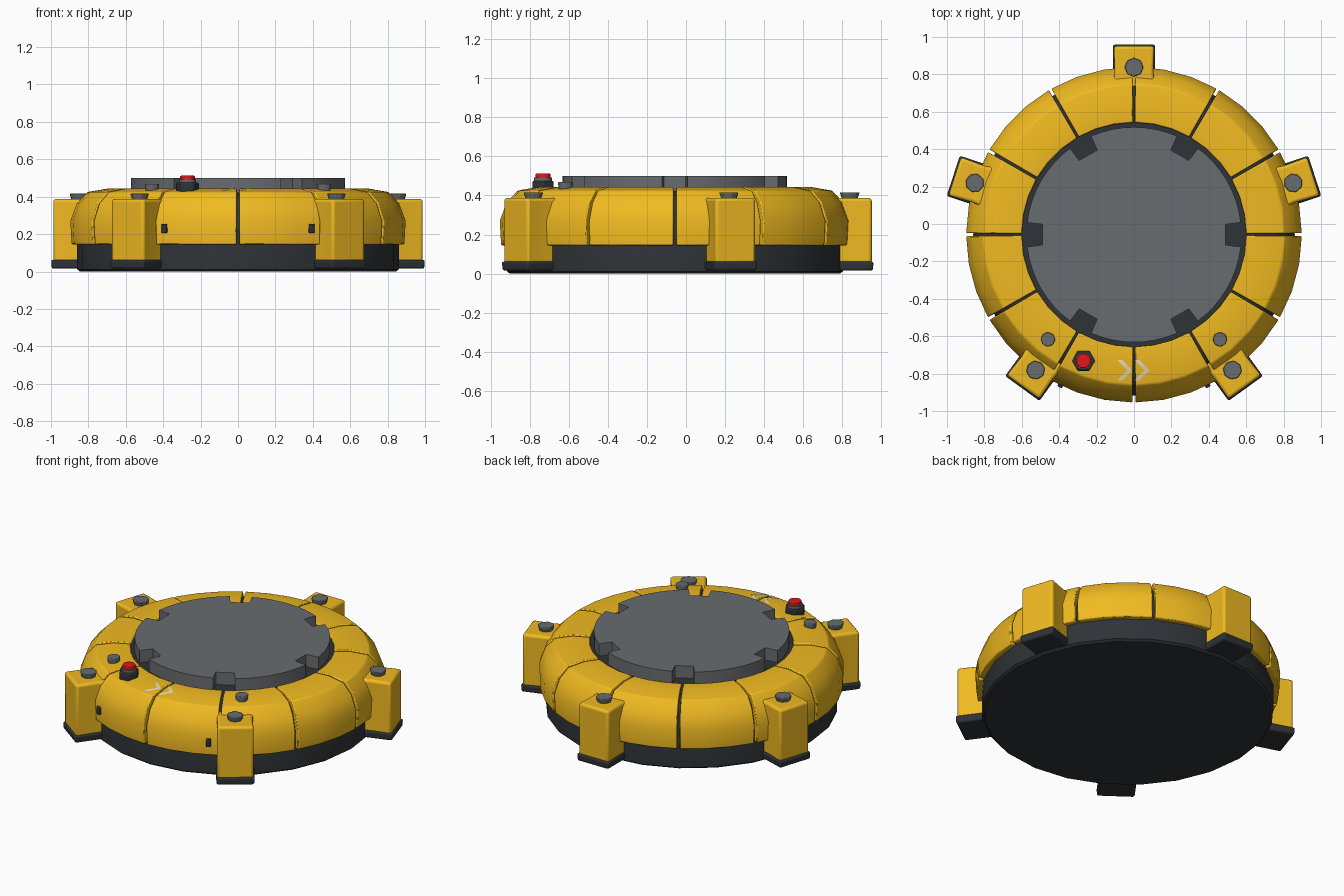
import bpy, bmesh
from math import sin, cos, pi, radians, asin, hypot, atan2
from mathutils import Matrix, Vector

if "Cube" in bpy.data.objects:
    bpy.data.objects.remove(bpy.data.objects["Cube"])

CY = -0.057  # ring centre in y


def material(name, rgb):
    m = bpy.data.materials.new(name)
    m.diffuse_color = (*rgb, 1)
    m.use_nodes = True
    m.node_tree.nodes["Principled BSDF"].inputs["Base Color"].default_value = m.diffuse_color
    return m


YELLOW = material("yellow_paint", (0.87, 0.49, 0.015))
DARK = material("dark_rubber", (0.028, 0.033, 0.038))
GREY = material("grey_metal", (0.14, 0.15, 0.16))
RED = material("red_button", (0.8, 0.008, 0.01))
CREAM = material("cream_marking", (0.8, 0.7, 0.45))


def finish(name, bm, mat, bevel=0, segments=2, angle=35):
    bmesh.ops.remove_doubles(bm, verts=bm.verts, dist=1e-5)
    bmesh.ops.recalc_face_normals(bm, faces=bm.faces)
    me = bpy.data.meshes.new(name)
    bm.to_mesh(me)
    bm.free()
    ob = bpy.data.objects.new(name, me)
    bpy.context.collection.objects.link(ob)
    me.materials.append(mat)
    if bevel:
        b = ob.modifiers.new("bevel", 'BEVEL')
        b.width, b.segments, b.limit_method = bevel, segments, 'ANGLE'
        b.angle_limit = radians(35)
    bpy.ops.object.select_all(action='DESELECT')
    ob.select_set(True)
    bpy.context.view_layer.objects.active = ob
    bpy.ops.object.shade_smooth_by_angle(angle=radians(angle))
    return ob


def sweep(name, profile, a0, a1, steps, mat, bevel=0, closed=False):
    """Turn an (r, z) profile about the ring centre from a0 to a1."""
    bm = bmesh.new()
    rows = []
    for i in range(steps if closed else steps + 1):
        a = a0 + (a1 - a0) * i / steps
        rows.append([bm.verts.new((r * cos(a), CY + r * sin(a), z)) for r, z in profile])
    n = len(profile)
    for i in range(steps):
        p, q = rows[i], rows[(i + 1) % len(rows)]
        for j in range(n - 1 if closed else n):
            k = (j + 1) % n
            bm.faces.new((p[j], p[k], q[k], q[j]))
    if closed:
        bm.faces.new([r[0] for r in rows])
        bm.faces.new([r[-1] for r in rows])
    else:
        bm.faces.new(rows[0])
        bm.faces.new(rows[-1])
    return finish(name, bm, mat, bevel)


def prism(name, outline, z0, z1, mat, angle=0, bevel=0, inset=1.0, segments=2):
    """Extrude a plan outline, turned by angle about the ring centre."""
    bm = bmesh.new()
    c = sum((Vector(p) for p in outline), Vector((0, 0))) / len(outline)
    low = [bm.verts.new((*(c + (Vector(p) - c) * inset), z0)) for p in outline]
    top = [bm.verts.new((*p, z1)) for p in outline]
    n = len(outline)
    bm.faces.new(low)
    bm.faces.new(top)
    for i in range(n):
        bm.faces.new((low[i], low[(i + 1) % n], top[(i + 1) % n], top[i]))
    bm.transform(Matrix.Translation((0, CY, 0)) @ Matrix.Rotation(angle, 4, 'Z'))
    return finish(name, bm, mat, bevel, segments)


def ngon(x, y, r, n):
    return [(x + r * cos(2 * pi * i / n), y + r * sin(2 * pi * i / n)) for i in range(n)]


# Dark body: base drum plus the core that shows in the seams
sweep("base_body", [(0.845, 0), (0.86, 0.012), (0.86, 0.26), (0.825, 0.36), (0.775, 0.405),
                    (0.70, 0.422), (0.60, 0.42)], 0, 2 * pi, 24, DARK, closed=True)

# Twelve yellow ring panels with narrow seams
SHELL = [(0.89, 0.145), (0.897, 0.27), (0.862, 0.365), (0.805, 0.425), (0.70, 0.443), (0.60, 0.438)]
for i in range(12):
    gap = 0.009
    sweep(f"ring_panel_{i + 1}", SHELL + [(0.60, 0.36), (0.80, 0.145)],
          radians(30 * i) + gap, radians(30 * i + 30) - gap, 3, YELLOW, bevel=0.006)

# Raised grey platform with six edge notches
outline = []
half = asin(0.065 / 0.575)
for k in range(6):
    a = k * pi / 3
    outline.append((0.575 * cos(a - half), 0.575 * sin(a - half)))
    for v in (-0.055, 0.055):
        outline.append((0.49 * cos(a) - v * sin(a), 0.49 * sin(a) + v * cos(a)))
    span = pi / 3 - 2 * half
    for s in range(8):
        t = a + half + span * s / 8
        outline.append((0.575 * cos(t), 0.575 * sin(t)))
prism("platform", outline, 0.40, 0.50, GREY)

# Five legs, each with a foot and a top bolt
LEG = [(1.008, -0.108), (1.008, 0.108), (0.88, 0.103), (0.83, 0.108), (0.78, 0.108),
       (0.78, -0.108), (0.83, -0.108), (0.88, -0.103)]
FOOT = [(1.017, -0.114), (1.017, 0.114), (0.80, 0.114), (0.80, -0.114)]
for i in range(5):
    a = radians(90 + 72 * i)
    prism(f"leg_{i + 1}", LEG, 0.05, 0.388, YELLOW, a, bevel=0.016, segments=3)
    prism(f"foot_{i + 1}", FOOT, 0.015, 0.062, DARK, a, bevel=0.01, inset=0.97)
    prism(f"leg_bolt_{i + 1}", ngon(0.895, 0, 0.052, 8), 0.375, 0.416, GREY, a, bevel=0.005, inset=0.75)

# Small bolts and side studs on the front panels
for side, s in (("left", -1), ("right", 1)):
    prism(f"ring_bolt_{side}", ngon(s * 0.46, -0.56, 0.04, 8), 0.42, 0.468, GREY, bevel=0.005, inset=0.85)
    stud = [(0.875, -0.014), (0.908, -0.014), (0.908, 0.014), (0.875, 0.014)]
    prism(f"side_stud_{side}", stud, 0.205, 0.255, DARK, atan2(-0.81, s * 0.395), bevel=0.005)

# Push button in its dark collar
prism("button_collar", ngon(-0.27, -0.675, 0.062, 6), 0.42, 0.475, DARK, bevel=0.006)
prism("button_neck", ngon(-0.27, -0.675, 0.046, 12), 0.47, 0.492, GREY)
prism("button_cap", ngon(-0.27, -0.675, 0.039, 16), 0.485, 0.512, RED, bevel=0.004)


# Two arrow markings lying on the panel surface
def shell_height(r):
    for (r1, z1), (r0, z0) in zip(SHELL[2:], SHELL[3:]):
        if r0 <= r <= r1:
            return z0 + (z1 - z0) * (r - r0) / (r1 - r0)
    return 0.44


for name, x0 in (("arrow_marking_left", -0.09), ("arrow_marking_right", 0.0)):
    bm = bmesh.new()
    rows = []
    for t in (-1, -0.5, 0, 0.5, 1):
        x, y = x0 + 0.055 * (1 - abs(t)), -0.725 + 0.055 * t
        rows.append([bm.verts.new((u, CY + y, shell_height(hypot(u, y)) + 0.003))
                     for u in (x, x + 0.027)])
    for p, q in zip(rows, rows[1:]):
        bm.faces.new((p[0], p[1], q[1], q[0]))
    finish(name, bm, CREAM)
